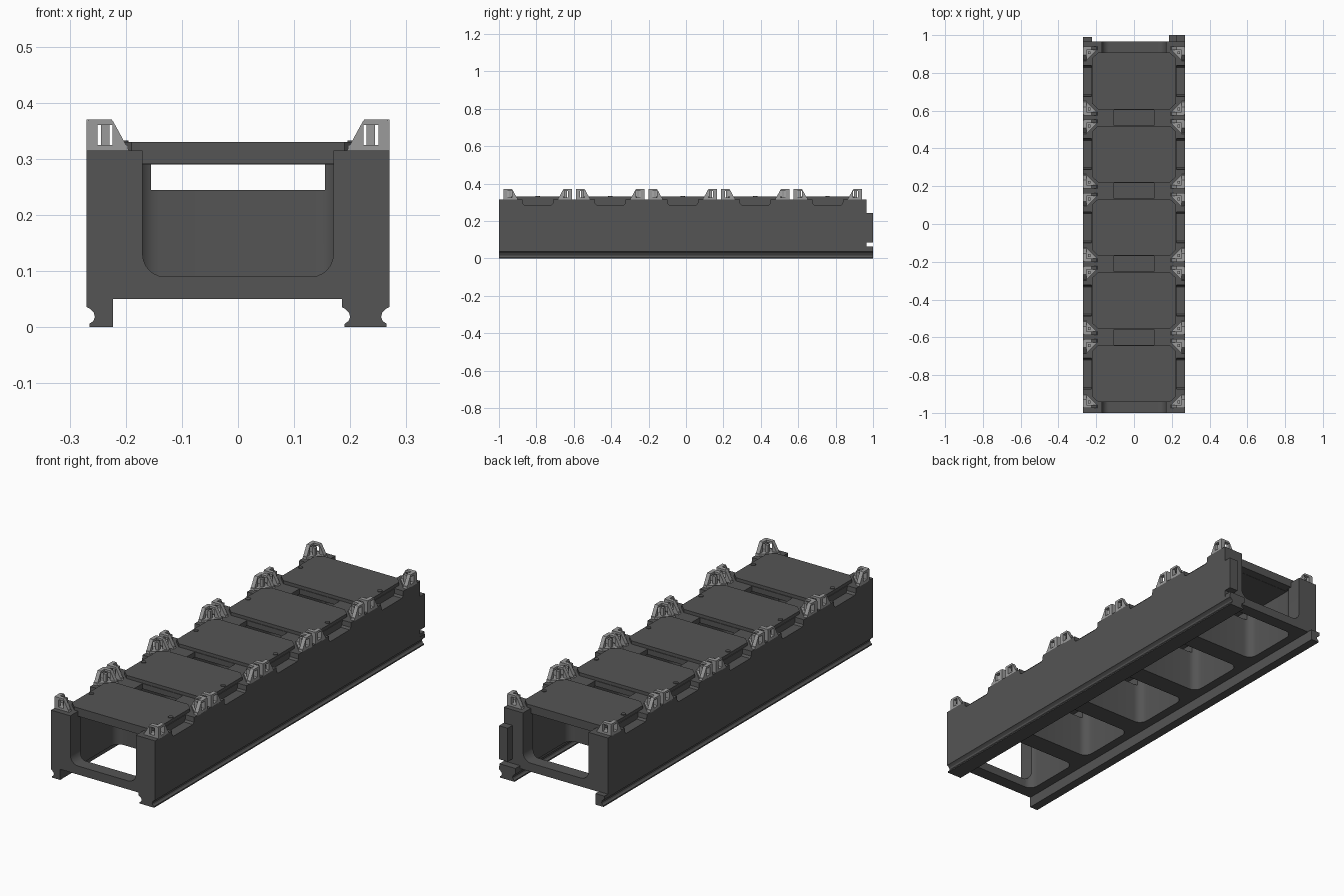
import bpy, bmesh, math

if "Cube" in bpy.data.objects:
    bpy.data.objects.remove(bpy.data.objects["Cube"])

AXES = {'x': lambda p, q, a: (a, p, q), 'y': lambda p, q, a: (p, a, q), 'z': lambda p, q, a: (p, q, a)}


def material(name, v):
    m = bpy.data.materials.new(name)
    m.diffuse_color = (v, v, v, 1)
    m.use_nodes = True
    m.node_tree.nodes["Principled BSDF"].inputs["Base Color"].default_value = m.diffuse_color
    return m


DARK, LIGHT = material("dark_grey", 0.09), material("light_grey", 0.33)


def prism(bm, pts, axis, a, b):
    """Extrude a 2D outline along an axis from a to b."""
    f = AXES[axis]
    lo = [bm.verts.new(f(p, q, a)) for p, q in pts]
    hi = [bm.verts.new(f(p, q, b)) for p, q in pts]
    bm.faces.new(lo)
    bm.faces.new(hi[::-1])
    n = len(pts)
    for i in range(n):
        bm.faces.new((lo[i], lo[(i + 1) % n], hi[(i + 1) % n], hi[i]))


def box(bm, x0, x1, y0, y1, z0, z1):
    prism(bm, [(x0, y0), (x1, y0), (x1, y1), (x0, y1)], 'z', z0, z1)


def finish(bm, name, mat=DARK):
    bmesh.ops.recalc_face_normals(bm, faces=bm.faces)
    me = bpy.data.meshes.new(name)
    bm.to_mesh(me)
    bm.free()
    me.materials.append(mat)
    ob = bpy.data.objects.new(name, me)
    bpy.context.collection.objects.link(ob)
    return ob


def rounded(cx, cy, hx, hy, r, n=6):
    pts = []
    for k, (sx, sy) in enumerate([(1, 1), (-1, 1), (-1, -1), (1, -1)]):
        for i in range(n + 1):
            t = math.radians(90 * k + 90 * i / n)
            pts.append((cx + sx * (hx - r) + r * math.cos(t), cy + sy * (hy - r) + r * math.sin(t)))
    return pts


def cut(target, bm):
    cutter = finish(bm, "cutter")
    cutter.hide_render = True
    mod = target.modifiers.new("cut", 'BOOLEAN')
    mod.operation, mod.solver, mod.object = 'DIFFERENCE', 'EXACT', cutter
    bpy.context.view_layer.objects.active = target
    bpy.ops.object.modifier_apply(modifier=mod.name)
    bpy.data.objects.remove(cutter)


Y0, Y1, PITCH = -1.0, 0.965, 0.3875
MID = (Y0 + Y1) / 2
CENTRES = [MID + PITCH * k for k in range(-2, 3)]

# Main body block
bm = bmesh.new()
box(bm, -0.27, 0.27, Y0, Y1, 0.05, 0.315)
body = finish(bm, "body_frame")

# Bays open to the underside, with rounded vertical corners
bm = bmesh.new()
for c in CENTRES:
    prism(bm, rounded(0, c, 0.18, 0.1475, 0.04), 'z', 0.0, 0.29)
cut(body, bm)

# U-shaped end openings
bm = bmesh.new()
for a, b in ((Y0 - 0.02, Y0 + 0.10), (Y1 - 0.10, Y1 + 0.02)):
    u = [p for p in rounded(0, 0.215, 0.17, 0.125, 0.04) if p[1] < 0.2]
    prism(bm, u + [(0.17, 0.34), (-0.17, 0.34)], 'y', a, b)
cut(body, bm)

# Lengthwise window above the bulkheads
bm = bmesh.new()
box(bm, -0.155, 0.155, Y0 + 0.08, Y1 - 0.08, 0.245, 0.29)
cut(body, bm)

# Slots between the panels
bm = bmesh.new()
for c in CENTRES[:-1]:
    g = c + PITCH / 2
    box(bm, -0.105, 0.105, g - 0.041, g + 0.041, 0.26, 0.34)
cut(body, bm)

# Hand dips along the top side edges
bm = bmesh.new()
for c in CENTRES:
    for s in (-1, 1):
        prism(bm, [(c - 0.072, 0.285), (c + 0.072, 0.285), (c + 0.08, 0.293), (c + 0.085, 0.34),
                   (c - 0.085, 0.34), (c - 0.08, 0.293)], 'x', s * 0.225, s * 0.29)
cut(body, bm)

# Raised top panels with clipped corners, and locating pins
for i, c in enumerate(CENTRES):
    bm = bmesh.new()
    prism(bm, [(sx * x, c + sy * y) for sx, sy, x, y in (
        (1, 1, .222, .12), (1, 1, .19, .15), (-1, 1, .19, .15), (-1, 1, .222, .12),
        (-1, -1, .222, .12), (-1, -1, .19, .15), (1, -1, .19, .15), (1, -1, .222, .12))],
        'z', 0.291, 0.33)
    finish(bm, f"top_panel_{i + 1}")
    bm = bmesh.new()
    for s in (-1, 1):
        prism(bm, rounded(s * 0.206, c, 0.011, 0.011, 0.011, 4), 'z', 0.32, 0.333)
    finish(bm, f"panel_pins_{i + 1}")

# Corner guides: two windowed plates meeting at a corner, with a post inside
PLATE = [
    [(0, .315), (.02, .315), (.02, .37), (.004, .37), (0, .364)],
    [(.02, .315), (.046, .315), (.046, .325), (.02, .325)],
    [(.02, .36), (.048, .36), (.048, .366), (.045, .37), (.02, .37)],
    [(.046, .315), (.076, .315), (.048, .366), (.046, .366)],
]
for i, c in enumerate(CENTRES):
    for sx in (-1, 1):
        for sy in (-1, 1):
            ox, oy = sx * 0.27, c + sy * 0.1825
            bm = bmesh.new()
            for part in PLATE:
                prism(bm, [(ox - sx * u, z) for u, z in part], 'y', oy, oy - sy * 0.018)
                prism(bm, [(oy - sy * u, z) for u, z in part], 'x', ox, ox - sx * 0.018)
            prism(bm, [(ox - sx * u, oy - sy * v) for u, v in ((0, 0), (.074, 0), (.074, .018),
                       (.018, .074), (0, .074))], 'z', 0.312, 0.325)
            prism(bm, [(ox - sx * u, oy - sy * v) for u, v in ((.026, .026), (.041, .026),
                       (.041, .041), (.026, .041))], 'z', 0.32, 0.36)
            side = "right" if sx > 0 else "left"
            end = "back" if sy > 0 else "front"
            finish(bm, f"corner_guide_{i + 1}_{side}_{end}", LIGHT)

# Bottom rails with waisted profile
WAIST = [(0.27, 0.052), (0.27, 0.036), (0.264, 0.033), (0.257, 0.026), (0.255, 0.018),
         (0.258, 0.011), (0.265, 0.006), (0.265, 0.0)]
bm = bmesh.new()
prism(bm, [(-x, z) for x, z in WAIST] + [(-0.223, 0.0), (-0.223, 0.052)], 'y', Y0, 0.99)
finish(bm, "left_rail")
bm = bmesh.new()
prism(bm, WAIST + [(0.19, 0.0), (0.19, 0.006), (0.197, 0.011), (0.2, 0.018), (0.198, 0.026),
                   (0.191, 0.033), (0.185, 0.036), (0.185, 0.052)], 'y', Y0, 1.0)
finish(bm, "right_rail")

# Rear coupling plate and tongue
bm = bmesh.new()
box(bm, 0.225, 0.27, Y1 - 0.005, 1.0, 0.085, 0.242)
finish(bm, "rear_plate")
bm = bmesh.new()
box(bm, 0.185, 0.268, Y1 - 0.005, 1.0, 0.05, 0.064)
finish(bm, "rear_tongue")

# Smooth the rounded faces, keep edges sharp
bpy.ops.object.select_all(action='SELECT')
bpy.context.view_layer.objects.active = body
bpy.ops.object.shade_smooth_by_angle(angle=math.radians(30))
